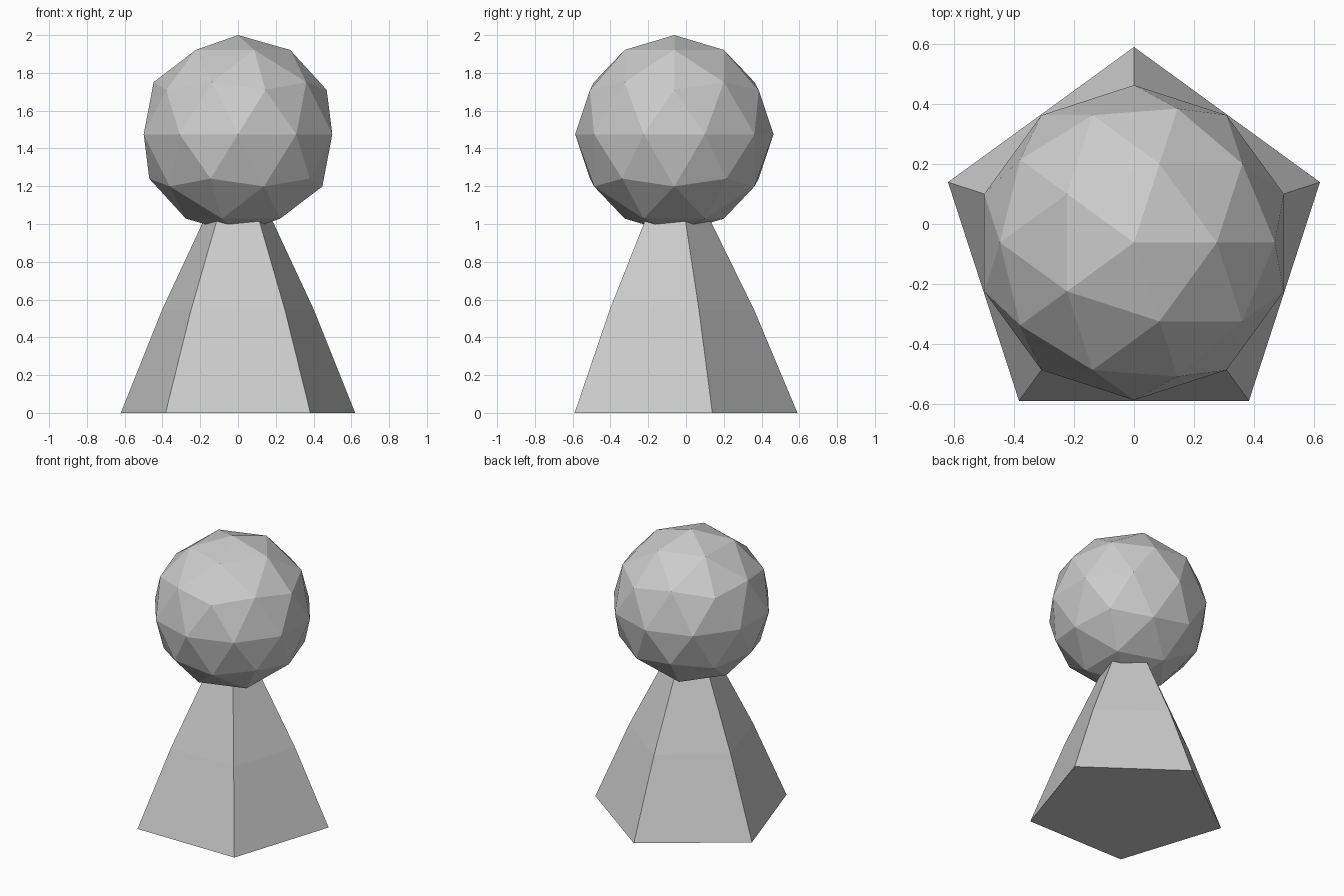
import bpy, bmesh
from math import sin, cos, tau

if "Cube" in bpy.data.objects:
    bpy.data.objects.remove(bpy.data.objects["Cube"])

CENTRE_Y = -0.062

# Body: five-sided tapering column, stacked rings of (radius, height)
PROFILE = [(0.652, 0.0), (0.423, 0.545), (0.156, 1.09)]
SIDES = 5

bm = bmesh.new()
rings = [[bm.verts.new((r * sin(tau * i / SIDES), r * cos(tau * i / SIDES), z))
          for i in range(SIDES)] for r, z in PROFILE]
for low, high in zip(rings, rings[1:]):
    for i in range(SIDES):
        j = (i + 1) % SIDES
        bm.faces.new((low[i], low[j], high[j], high[i]))
bm.faces.new(rings[0])
bm.faces.new(rings[-1])
bmesh.ops.recalc_face_normals(bm, faces=bm.faces)
mesh = bpy.data.meshes.new("body")
bm.to_mesh(mesh)
bm.free()
body = bpy.data.objects.new("body", mesh)
body.location.y = CENTRE_Y
bpy.context.collection.objects.link(body)

# Head: faceted ball sunk slightly onto the body
bpy.ops.mesh.primitive_ico_sphere_add(subdivisions=2, radius=0.525,
                                      location=(0, CENTRE_Y, 1.475))
bpy.context.object.name = "head"
